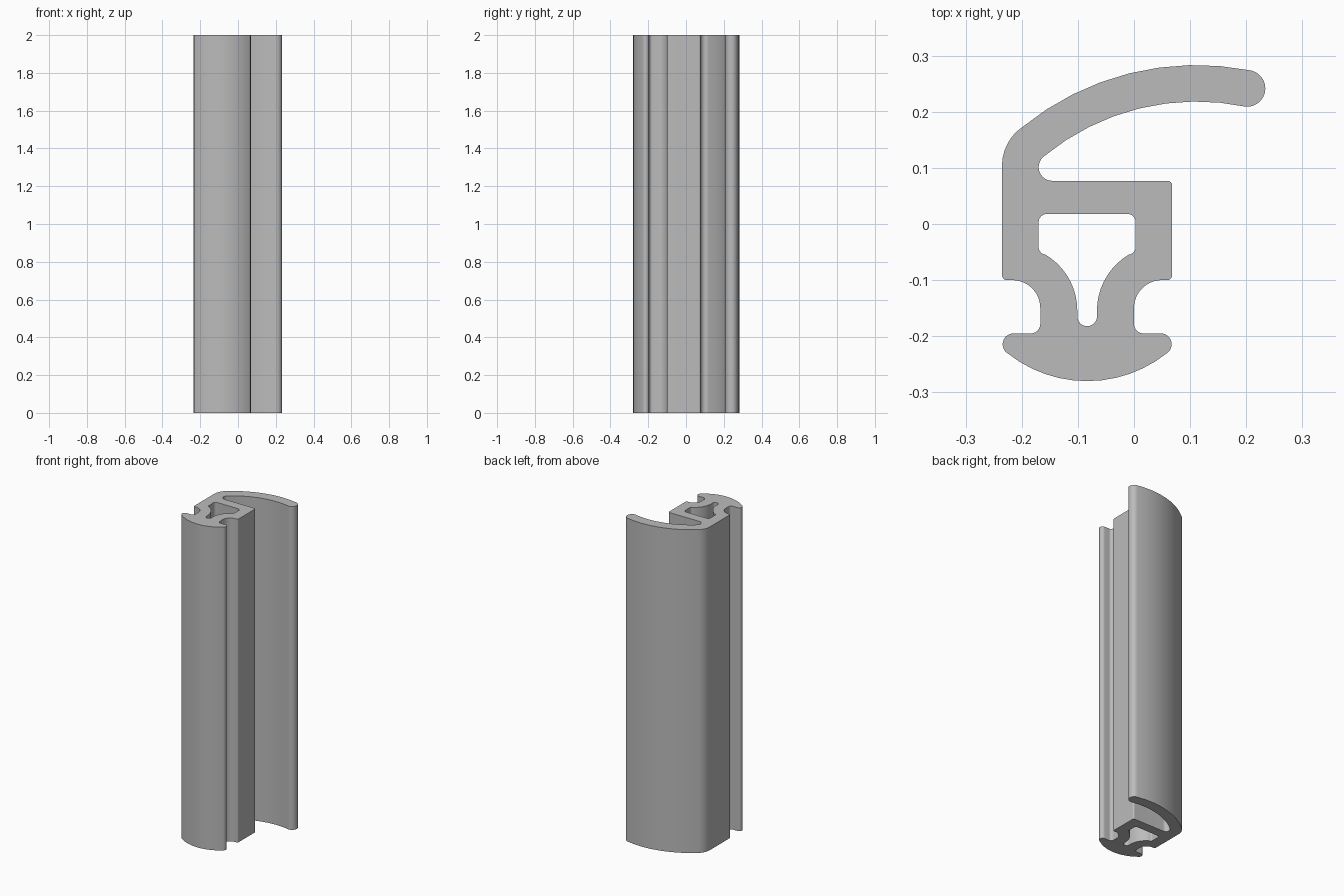
import bpy, bmesh, math
from mathutils import Vector

cube = bpy.data.objects.get("Cube")
if cube:
    bpy.data.objects.remove(cube)

HEIGHT = 2.0
AXIS = -0.0835  # mirror line of the symmetrical clip section


def arc(a, m, b, step=math.radians(7)):
    """Points on the circle from a through m to b."""
    a, m, b = Vector(a), Vector(m), Vector(b)
    p, q = m - a, b - a
    d = 2 * p.cross(q)
    c = a + Vector((q.y * p.dot(p) - p.y * q.dot(q),
                    p.x * q.dot(q) - q.x * p.dot(p))) / d
    start = math.atan2(a.y - c.y, a.x - c.x)
    end = math.atan2(b.y - c.y, b.x - c.x)
    sweep = (end - start) % math.tau
    if d < 0:
        sweep -= math.tau
    n = max(4, math.ceil(abs(sweep) / step))
    r = (a - c).length
    return [(c.x + r * math.cos(start + sweep * i / n),
             c.y + r * math.sin(start + sweep * i / n)) for i in range(n + 1)]


def mirrored(points):
    return [(2 * AXIS - x, y) for x, y in reversed(points)]


# Curved sealing lip, from the left wall round the tip to the inner corner
lip = (arc((-0.235, 0.10), (-0.226, 0.142), (-0.20, 0.172))
       + arc((-0.20, 0.172), (0, 0.2705), (0.206, 0.274))
       + arc((0.206, 0.274), (0.234, 0.242), (0.20, 0.209))
       + arc((0.20, 0.209), (0, 0.2035), (-0.16, 0.121))
       + arc((-0.16, 0.121), (-0.168, 0.092), (-0.146, 0.077)))
shoulder = arc((0.059, 0.077), (0.0655, 0.0745), (0.068, 0.068))

# Right side of the clip: lower corner, neck groove and rounded foot edge
clip_side = (arc((0.068, -0.091), (0.0655, -0.0975), (0.059, -0.10))
             + arc((0.05, -0.10), (0.0146, -0.1146), (0, -0.15))
             + arc((0, -0.178), (0.005, -0.19), (0.018, -0.195))
             + arc((0.049, -0.195), (0.067, -0.213), (0.059, -0.23)))
foot = arc((0.059, -0.23), (AXIS, -0.28), (2 * AXIS - 0.059, -0.23))
outline = lip + shoulder + clip_side + foot + mirrored(clip_side)

# Hollow chamber tapering into a narrow slot
chamber_side = (arc((-0.012, 0.018), (-0.0014, 0.0136), (0.003, 0.003))
                + arc((0.003, -0.04), (0, -0.0495), (-0.009, -0.0545))
                + arc((-0.009, -0.0545), (-0.0525, -0.10), (-0.066, -0.155)))
slot_end = arc((-0.066, -0.165), (AXIS, -0.182), (2 * AXIS + 0.066, -0.165))
chamber = chamber_side + slot_end + mirrored(chamber_side)

# Fill the cross-section around the chamber and extrude it
bm = bmesh.new()
edges = []
for loop in (outline, chamber):
    clean = [p for i, p in enumerate(loop) if math.dist(p, loop[i - 1]) > 1e-5]
    verts = [bm.verts.new((x, y, 0)) for x, y in clean]
    edges += [bm.edges.new((verts[i - 1], v)) for i, v in enumerate(verts)]
bmesh.ops.triangle_fill(bm, edges=edges, use_beauty=True, use_dissolve=False)
top = bmesh.ops.extrude_face_region(bm, geom=bm.faces[:], use_keep_orig=True)
bmesh.ops.translate(bm, vec=(0, 0, HEIGHT),
                    verts=[g for g in top["geom"] if isinstance(g, bmesh.types.BMVert)])
bmesh.ops.recalc_face_normals(bm, faces=bm.faces[:])

mesh = bpy.data.meshes.new("seal_strip")
bm.to_mesh(mesh)
bm.free()
strip = bpy.data.objects.new("seal_strip", mesh)
bpy.context.collection.objects.link(strip)

# Plain grey rubber
grey = bpy.data.materials.new("grey_rubber")
grey.use_nodes = True
colour = (0.5, 0.5, 0.5, 1)
grey.diffuse_color = colour
grey.node_tree.nodes["Principled BSDF"].inputs["Base Color"].default_value = colour
mesh.materials.append(grey)

bpy.ops.object.select_all(action="DESELECT")
strip.select_set(True)
bpy.context.view_layer.objects.active = strip
bpy.ops.object.shade_smooth_by_angle(angle=math.radians(30))
